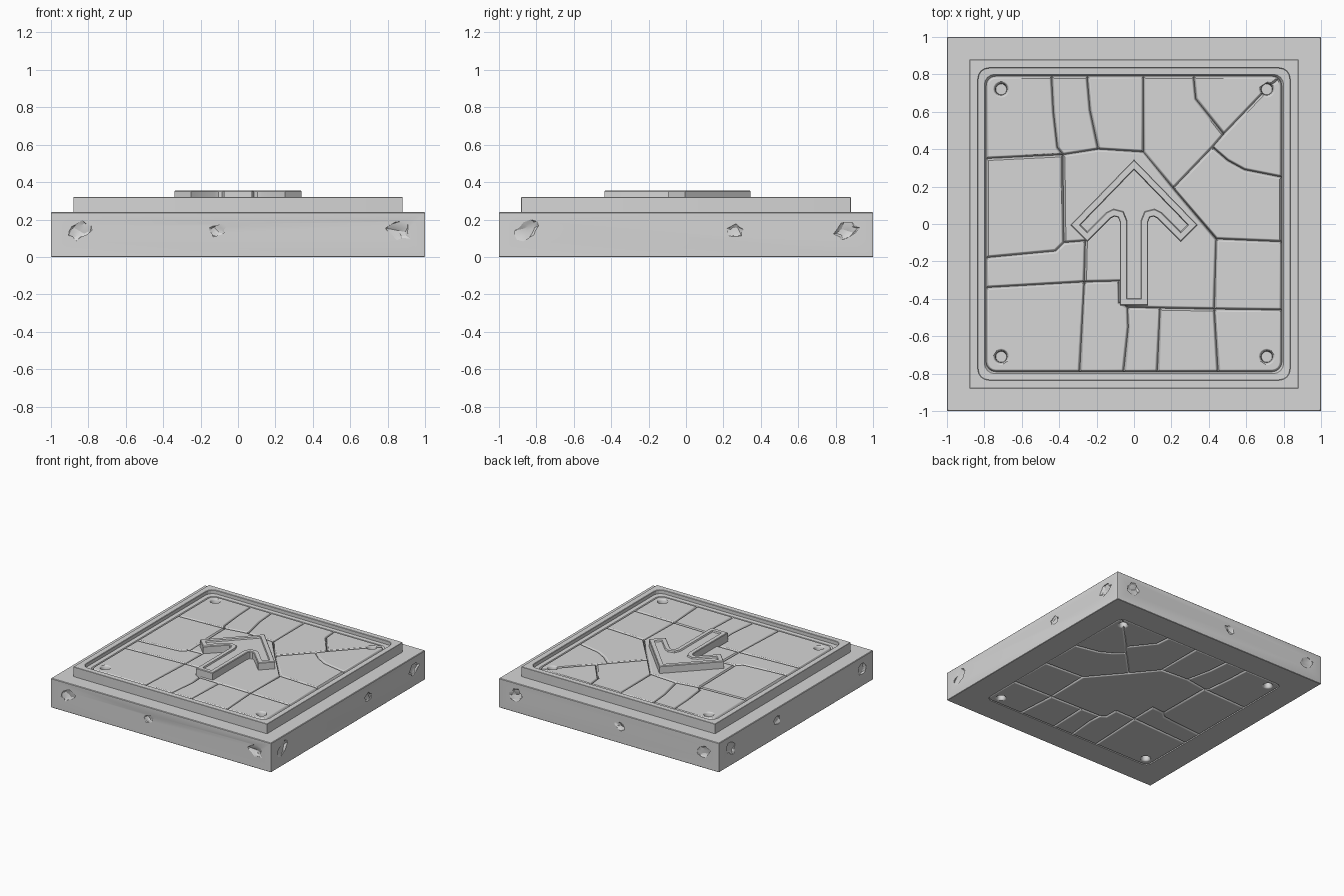
import bpy, bmesh, math, random
from mathutils import Vector, Matrix
from mathutils.geometry import delaunay_2d_cdt, area_tri

random.seed(4)
if "Cube" in bpy.data.objects:
    bpy.data.objects.remove(bpy.data.objects["Cube"])

stone = bpy.data.materials.new("grey stone")
stone.use_nodes = True
GREY = (0.67, 0.67, 0.67, 1)
stone.diffuse_color = GREY
stone.node_tree.nodes["Principled BSDF"].inputs["Base Color"].default_value = GREY

INNER = 0.79          # half size of the tiled field
GROOVE_Z = 0.268      # bottom of the seams


def finish(bm, name):
    me = bpy.data.meshes.new(name)
    bm.to_mesh(me)
    bm.free()
    ob = bpy.data.objects.new(name, me)
    bpy.context.collection.objects.link(ob)
    me.materials.append(stone)
    return ob


def select(ob):
    bpy.ops.object.select_all(action='DESELECT')
    ob.select_set(True)
    bpy.context.view_layer.objects.active = ob


def smooth(ob, angle):
    select(ob)
    bpy.ops.object.shade_smooth_by_angle(angle=math.radians(angle))


def circle(cx, cy, radius, steps=16):
    return [Vector((cx + radius * math.cos(math.tau * i / steps),
                    cy + radius * math.sin(math.tau * i / steps))) for i in range(steps)]


def rounded_square(half, radius, steps=4):
    points = []
    for corner in range(4):
        mid = math.radians(45 + 90 * corner)
        cx = math.copysign(half - radius, math.cos(mid))
        cy = math.copysign(half - radius, math.sin(mid))
        for i in range(steps + 1):
            a = math.radians(90 * corner + 90 * i / steps)
            points.append(Vector((cx + radius * math.cos(a), cy + radius * math.sin(a))))
    return points


# Stepped slab and raised frame: rounded squares bridged along a closed profile
profile = [(INNER, 0, .05), (.997, 0, .004), (1, .003, .004), (1, .236, .004),
           (.996, .24, .004), (.88, .24, .004), (.88, .318, .004), (.878, .32, .004),
           (.836, .32, .06), (.833, .317, .06), (.833, .29, .06), (.8, .288, .055),
           (.797, .285, .052), (INNER, GROOVE_Z, .05)]
bm = bmesh.new()
rings = [[bm.verts.new((p.x, p.y, z)) for p in rounded_square(half, r)]
         for half, z, r in profile]
for a, b in zip(rings, rings[1:] + rings[:1]):
    for i in range(len(a)):
        j = (i + 1) % len(a)
        bm.faces.new((a[i], a[j], b[j], b[i]))
bmesh.ops.recalc_face_normals(bm, faces=bm.faces)
frame = finish(bm, "slab_frame")

# Chips knocked out of the four sides
bm = bmesh.new()
for side in range(4):
    turn = Matrix.Rotation(side * math.pi / 2, 4, 'Z')
    middle = (-.11, .26, .1, -.25)[side]
    for x in (-.85, middle, .86):
        size = .05 if x == middle else .07
        place = Matrix.Translation((x, -1, .14)) @ Matrix.Rotation(random.uniform(-.8, .8), 4, 'Y')
        made = bmesh.ops.create_icosphere(bm, subdivisions=2, radius=1)
        for v in made['verts']:
            k = random.uniform(.65, 1.15)
            v.co = turn @ place @ Vector((v.co.x * size * k, v.co.y * .018 * k, v.co.z * size * .7 * k))
cutter = finish(bm, "chip_cutter")
mod = frame.modifiers.new("chips", 'BOOLEAN')
mod.operation, mod.solver, mod.object = 'DIFFERENCE', 'EXACT', cutter
select(frame)
bpy.ops.object.modifier_apply(modifier=mod.name)
bpy.data.objects.remove(cutter)
smooth(frame, 20)

# Outline of the tiled field, bolt holes and the seams between flagstones
E = INNER
border = rounded_square(INNER, .05)
hole_centres = [Vector((x, y)) for x in (-.71, .71) for y in (-.71, .72)]
holes = [circle(c.x, c.y, .031) for c in hole_centres]
cracked = holes[3]
seams = [
    [(-.44, E), (-.43, .6), (-.41, .41), (-.38, .37)],
    [(-.25, E), (-.235, .61), (-.19, .4)],
    [(.05, E), (.05, .385)],
    [(-E, .35), (-.38, .37), (-.19, .4), (.05, .385), (.21, .19), (.44, -.08), (E, -.095)],
    [border[2], cracked[2]],
    [cracked[10], (.48, .48), (.42, .41), (.21, .19)],
    [(.42, .41), (.5, .34), (.59, .29), (E, .25)],
    [(.32, E), (.33, .67), (.48, .48)],
    [(-.38, .37), (-.375, -.1), (-.42, -.145), (-E, -.18)],
    [(-.375, -.1), (-.26, -.09), (-.265, -.31), (-.29, -E)],
    [(-E, -.34), (-.265, -.31), (-.08, -.305), (-.08, -.42), (-.035, -.445),
     (.14, -.45), (.43, -.455), (E, -.46)],
    [(-.035, -.445), (-.03, -.55), (-.055, -E)],
    [(.14, -.45), (.125, -E)],
    [(.44, -.08), (.43, -.455), (.45, -E)],
]
points, edges = [], []
for path in [loop + loop[:1] for loop in [border] + holes] + seams:
    start = len(points)
    points += [Vector(p) for p in path]
    edges += [(i, i + 1) for i in range(start, len(points) - 1)]
co, ed, tris, _, source, _ = delaunay_2d_cdt(points, edges, [], 0, 1e-4)
tris = [t for t in tris if area_tri(*[co[i] for i in t]) > 1e-6]
walls = {frozenset(e) for e, s in zip(ed, source) if s}


def flood(bm):
    """Group the triangles that no seam separates."""
    todo, regions = set(bm.faces), []
    while todo:
        region = [todo.pop()]
        for face in region:
            for e in face.edges:
                if frozenset(v.index for v in e.verts) not in walls:
                    fresh = [f for f in e.link_faces if f in todo]
                    todo.difference_update(fresh)
                    region.extend(fresh)
        regions.append(region)
    return regions


def flagstones(name, base, order, steps, pit):
    """Raise each flagstone from the seam level and sink the bolt holes."""
    bm = bmesh.new()
    vs = [bm.verts.new((p.x, p.y, base)) for p in co]
    for t in tris:
        bm.faces.new([vs[i] for i in t][::order])
    bm.verts.index_update()
    for region in flood(bm):
        in_hole = any(all((v.co.xy - c).length < .035 for f in region for v in f.verts)
                      for c in hole_centres)
        for thickness, z in ([(.002, pit)] if in_hole else steps):
            bm.normal_update()
            bmesh.ops.inset_region(bm, faces=region, thickness=thickness,
                                   use_boundary=True, use_even_offset=True)
            for v in {v for f in region for v in f.verts}:
                v.co.z = z
    smooth(finish(bm, name), 45)


flagstones("flagstones", GROOVE_Z, 1,
           ((.004, .283), (.003, .291), (.004, .295), (.003, .295)), .235)
flagstones("underside_flagstones", .014, -1,
           ((.005, .005), (.006, 0), (.003, 0)), .06)

# Raised arrow with a rim around a sunken face
half = [(.34, -.005), (.25, -.095), (.125, .03), (.105, .04), (.085, .035), (.075, .01), (.075, -.435)]
outline = [(0, .345)] + half + [(-x, y) for x, y in reversed(half)]
bm = bmesh.new()
face = bm.faces.new([bm.verts.new((x, y, GROOVE_Z)) for x, y in reversed(outline)])
up = bmesh.ops.extrude_face_region(bm, geom=[face], use_keep_orig=True)['geom']
for v in up:
    if isinstance(v, bmesh.types.BMVert):
        v.co.z = .35
bmesh.ops.recalc_face_normals(bm, faces=bm.faces)
bm.normal_update()
cap = max(bm.faces, key=lambda f: f.calc_center_median().z)
for thickness, depth in ((.004, .005), (.03, 0), (.004, -.012)):
    bmesh.ops.inset_individual(bm, faces=[cap], thickness=thickness, depth=depth, use_even_offset=True)
smooth(finish(bm, "arrow"), 25)
